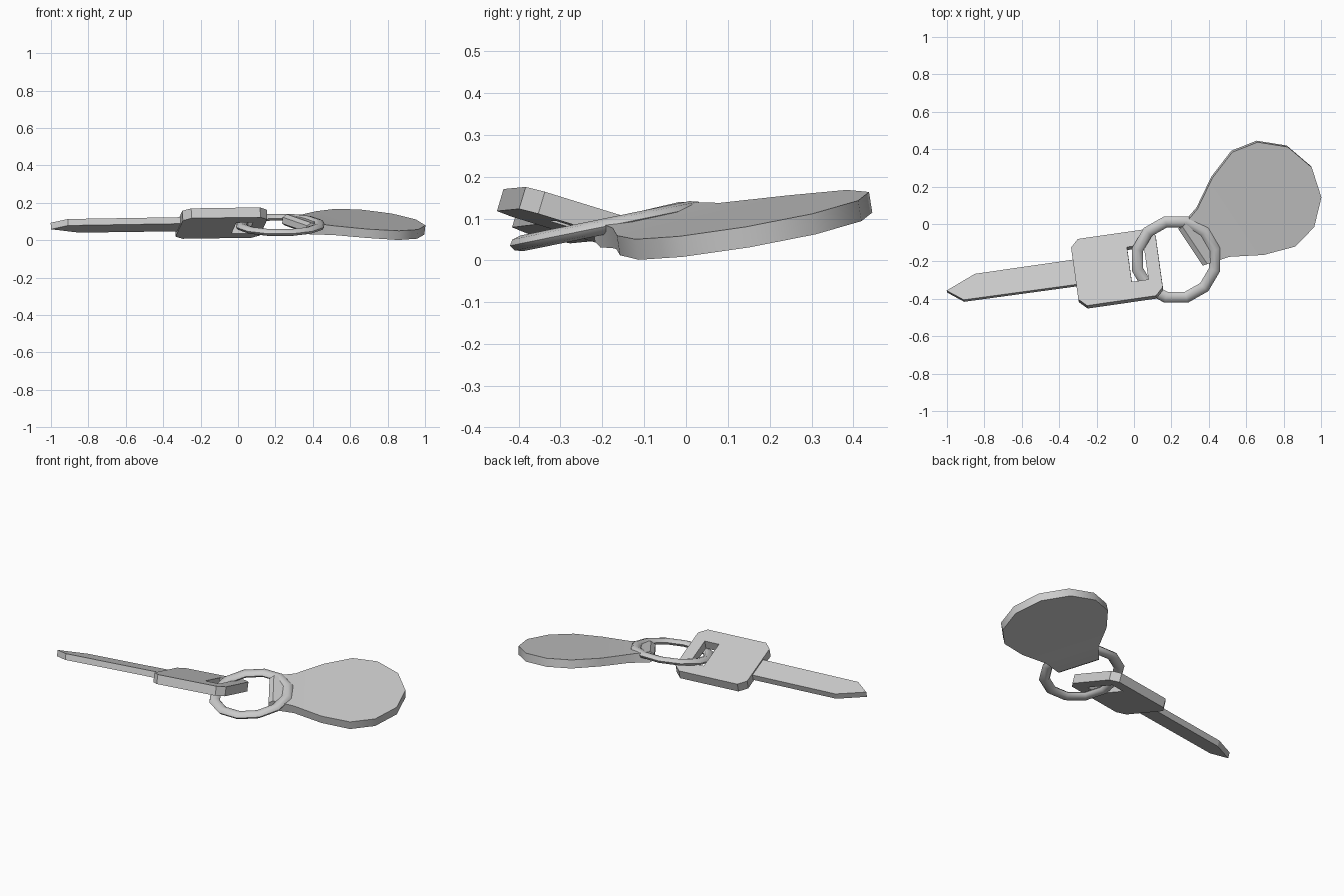
import bpy, bmesh, math
from mathutils import Matrix, Vector, Euler

cube = bpy.data.objects.get("Cube")
if cube:
    bpy.data.objects.remove(cube, do_unlink=True)

# One plain grey for everything
grey = bpy.data.materials.new("light_grey")
grey.use_nodes = True
grey.diffuse_color = (0.6, 0.6, 0.6, 1)
grey.node_tree.nodes["Principled BSDF"].inputs["Base Color"].default_value = (0.6, 0.6, 0.6, 1)


def placement(location, tilt, rise, turn):
    """Tilt about the part's length, raise its end, then turn it about z."""
    angles = [math.radians(a) for a in (tilt, rise, turn)]
    return Matrix.Translation(location) @ Euler(angles).to_matrix().to_4x4()


def add_object(name, mesh, matrix, smooth_angle=None):
    obj = bpy.data.objects.new(name, mesh)
    bpy.context.collection.objects.link(obj)
    obj.matrix_world = matrix
    mesh.materials.clear()
    mesh.materials.append(grey)
    if smooth_angle:
        bpy.ops.object.select_all(action="DESELECT")
        obj.select_set(True)
        bpy.context.view_layer.objects.active = obj
        bpy.ops.object.shade_smooth_by_angle(angle=math.radians(smooth_angle))
    return obj


def add_plate(name, outlines, thickness, matrix):
    """Extruded flat outline; inner outlines become holes."""
    curve = bpy.data.curves.new(name + "_outline", "CURVE")
    curve.dimensions = "2D"
    curve.fill_mode = "BOTH"
    curve.extrude = thickness / 2
    for points in outlines:
        spline = curve.splines.new("POLY")
        spline.points.add(len(points) - 1)
        for p, (x, y) in zip(spline.points, points):
            p.co = (x, y, 0, 1)
        spline.use_cyclic_u = True
        spline.use_smooth = False
    source = bpy.data.objects.new(name + "_source", curve)
    bpy.context.collection.objects.link(source)
    graph = bpy.context.evaluated_depsgraph_get()
    mesh = bpy.data.meshes.new_from_object(source.evaluated_get(graph))
    bpy.data.objects.remove(source)
    bpy.data.curves.remove(curve)
    bm = bmesh.new()
    bm.from_mesh(mesh)
    bmesh.ops.remove_doubles(bm, verts=bm.verts, dist=0.0001)
    bmesh.ops.recalc_face_normals(bm, faces=bm.faces)
    for f in bm.faces:
        f.smooth = False
    bm.to_mesh(mesh)
    bm.free()
    return add_object(name, mesh, matrix)


# Key: chamfered head with a slot, and a thinner pointed blade
key_place = placement((-0.08, -0.238, 0.092), -17, -0.8, 8.2)
hu, hv, c = 0.228, 0.188, 0.042
head = []
for sx, sy in ((1, 1), (-1, 1), (-1, -1), (1, -1)):
    pair = [(sx * hu, sy * (hv - c)), (sx * (hu - c), sy * hv)]
    head += pair if sx * sy > 0 else pair[::-1]
head = [(x - 0.01, y) for x, y in head]
slot = [(0.058, -0.092), (0.148, -0.092), (0.148, 0.104), (0.058, 0.104)]
add_plate("key_head", [head, slot], 0.055, key_place)
blade = [(-0.2, 0.08), (-0.767, 0.08), (-0.929, 0.01), (-0.845, -0.055), (-0.2, -0.06)]
add_plate("key_blade", [blade], 0.036, key_place)

# Ring: flattened faceted loop
bm = bmesh.new()
segments, sides, radius = 12, 8, 0.213
loops = []
for i in range(segments):
    a = math.tau * (i + 0.5) / segments
    loop = []
    for j in range(sides):
        b = math.tau * j / sides
        r = radius + 0.031 * math.cos(b)
        loop.append(bm.verts.new((r * math.cos(a), r * math.sin(a), 0.019 * math.sin(b))))
    loops.append(loop)
for i in range(segments):
    one, two = loops[i], loops[(i + 1) % segments]
    for j in range(sides):
        k = (j + 1) % sides
        bm.faces.new((one[j], two[j], two[k], one[k]))
bmesh.ops.recalc_face_normals(bm, faces=bm.faces)
mesh = bpy.data.meshes.new("ring")
bm.to_mesh(mesh)
bm.free()
add_object("ring", mesh, placement((0.225, -0.19, 0.082), 11.5, 0, 0), 50)

# Fob: stations along its length as (distance, half width, top, bottom)
stations = [
    (0.0, 0.118, 0.016, -0.018),
    (0.025, 0.122, 0.032, -0.031),
    (0.145, 0.157, 0.023, -0.027),
    (0.303, 0.252, 0.023, -0.025),
    (0.468, 0.309, 0.025, -0.025),
    (0.61, 0.278, 0.026, -0.024),
    (0.73, 0.165, 0.027, -0.023),
    (0.776, 0.0, 0.027, -0.023),
]
bm = bmesh.new()
rows = []
for d, w, top, low in stations:
    corners = ((w, top), (-w, top), (-w, low), (w, low))
    rows.append([bm.verts.new((d, y, z)) for y, z in corners])
for one, two in zip(rows, rows[1:]):
    for j in range(4):
        k = (j + 1) % 4
        bm.faces.new((one[j], two[j], two[k], one[k]))
bm.faces.new(rows[0])
bmesh.ops.remove_doubles(bm, verts=bm.verts, dist=0.0001)
bmesh.ops.recalc_face_normals(bm, faces=bm.faces)
mesh = bpy.data.meshes.new("fob")
bm.to_mesh(mesh)
bm.free()
add_object("fob", mesh, placement((0.302, -0.124, 0.085), 11, 0, 33.7), 35)
